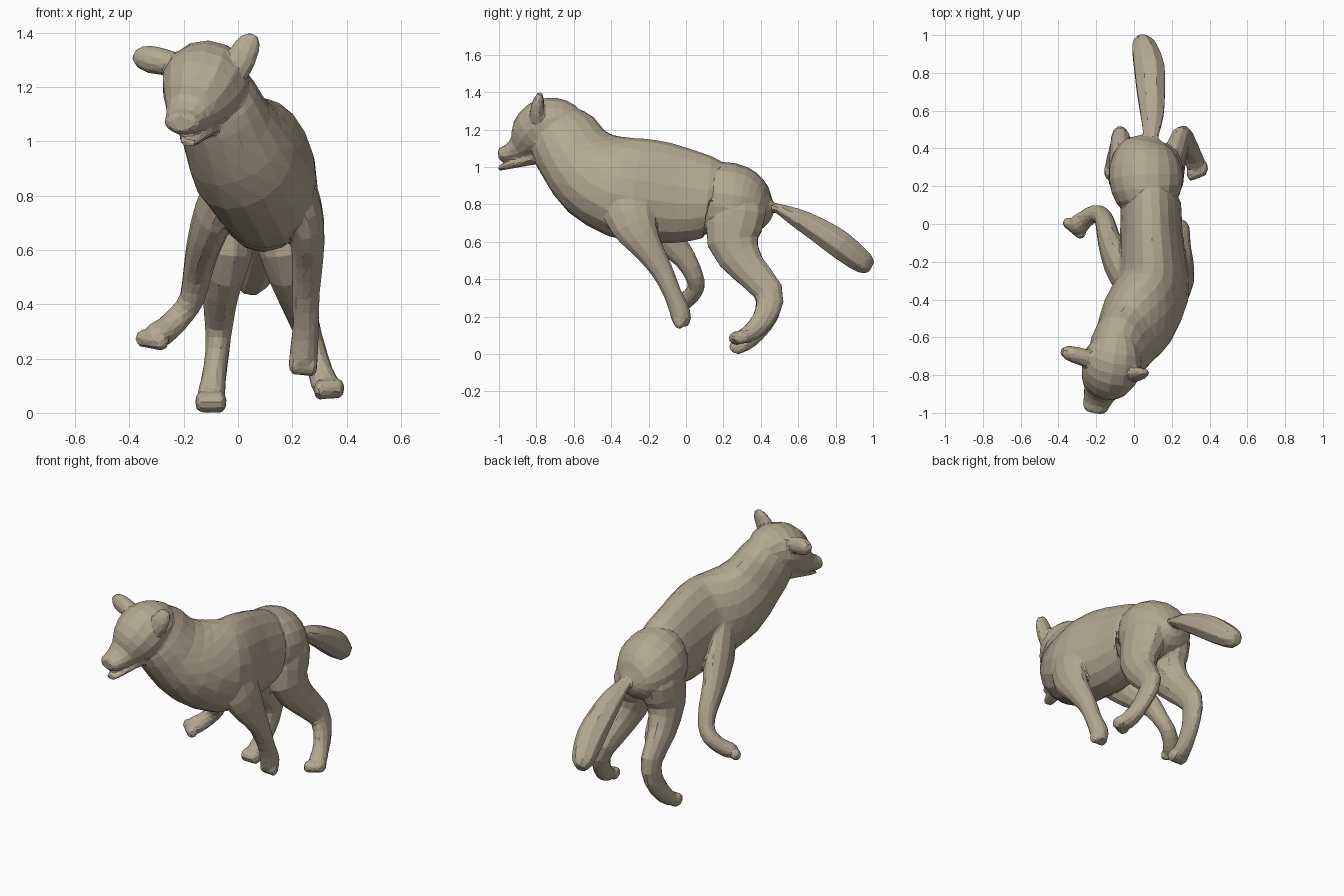
import bpy, bmesh
from mathutils import Vector, Matrix

parts = []


def make(name, bm):
    bmesh.ops.recalc_face_normals(bm, faces=bm.faces)
    me = bpy.data.meshes.new(name)
    bm.to_mesh(me)
    bm.free()
    ob = bpy.data.objects.new(name, me)
    bpy.context.collection.objects.link(ob)
    parts.append(ob)
    return ob


def spline(rows, steps):
    """Catmull-Rom through rows of (x, y, z, half width, half height)."""
    out = []
    for i in range(len(rows) - 1):
        p0, p1 = rows[max(i - 1, 0)], rows[i]
        p2, p3 = rows[i + 1], rows[min(i + 2, len(rows) - 1)]
        for s in range(steps):
            t = s / steps
            out.append([0.5 * (2 * b + (c - a) * t + (2 * a - 5 * b + 4 * c - d) * t * t
                               + (3 * b - a - 3 * c + d) * t ** 3)
                        for a, b, c, d in zip(p0, p1, p2, p3)])
    return out + [list(rows[-1])]


def loft(name, rows, n=12, steps=2, hint=(1, 0, 0), taper=0):
    """Elliptical rings square to the path, skinned and capped."""
    rows = spline(rows, steps)
    pts = [Vector(r[:3]) for r in rows]
    bm = bmesh.new()
    rings = []
    for i, r in enumerate(rows):
        t = (pts[min(i + 1, len(pts) - 1)] - pts[max(i - 1, 0)]).normalized()
        side = Vector(hint)
        side = (side - side.dot(t) * t).normalized()
        up = side.cross(t)
        ring = []
        for k in range(n):
            d = Matrix.Rotation(6.283185 * (k + 0.5) / n, 2) @ Vector((1, 0))
            ring.append(bm.verts.new(pts[i] + side * d.x * r[3] * (1 + taper * d.y) + up * d.y * r[4]))
        rings.append(ring)
    for a, b in zip(rings, rings[1:]):
        for k in range(n):
            bm.faces.new((a[k], a[(k + 1) % n], b[(k + 1) % n], b[k]))
    bm.faces.new(rings[0])
    bm.faces.new(rings[-1])
    return make(name, bm)


def blob(name, c, r):
    bm = bmesh.new()
    m = Matrix.Translation(c) @ Matrix.Diagonal((*r, 1))
    bmesh.ops.create_icosphere(bm, subdivisions=2, radius=1, matrix=m)
    return make(name, bm)


def toes(name, centre, across, r):
    c, a = Vector(centre), Vector(across)
    for k in (-1.2, -0.4, 0.4, 1.2):
        blob(name, c + a * k, r)


# Torso and neck, from loin to behind the skull
loft("torso", [
    (.09, .135, .835, .14, .19), (.09, .115, .84, .157, .22), (.092, -.05, .852, .164, .262),
    (.10, -.20, .873, .178, .275), (.095, -.34, .892, .197, .272), (.022, -.49, .96, .202, .245),
    (-.04, -.595, 1.063, .172, .208), (-.083, -.655, 1.16, .158, .195),
    (-.108, -.705, 1.23, .135, .145)], n=18, taper=.16)

# Rump, starting inside the torso so a crease shows at the loin
loft("rump", [
    (.085, .08, .83, .12, .15), (.075, .135, .825, .172, .198), (.063, .24, .82, .198, .202),
    (.065, .34, .80, .18, .175), (.08, .42, .785, .13, .115), (.09, .46, .785, .045, .04)], n=18)

# Skull, muzzle, jaw
loft("head", [
    (-.085, -.59, 1.235, .08, .08), (-.095, -.64, 1.243, .125, .112), (-.108, -.70, 1.235, .155, .142),
    (-.125, -.77, 1.205, .16, .15), (-.15, -.83, 1.155, .135, .128),
    (-.175, -.88, 1.105, .095, .082), (-.197, -.945, 1.075, .074, .05),
    (-.207, -.98, 1.068, .065, .042), (-.211, -.998, 1.065, .04, .03)], n=14)
loft("lower_jaw", [
    (-.125, -.76, 1.07, .08, .05), (-.155, -.87, 1.035, .06, .032),
    (-.172, -.95, 1.008, .045, .02), (-.183, -1.0, .993, .028, .014)])
blob("nose", (-.212, -.977, 1.083), (.036, .023, .025))
for x, y in ((-.235, -.845), (-.09, -.875)):
    blob("brow", (x, y, 1.205), (.032, .026, .016))

# Ears, flattened cups
loft("left_ear", [
    (-.19, -.73, 1.265, .03, .05), (-.25, -.712, 1.287, .046, .048), (-.315, -.692, 1.3, .052, .045),
    (-.358, -.68, 1.312, .042, .035), (-.383, -.675, 1.322, .018, .018)], hint=(0, 0, 1))
loft("right_ear", [
    (-.04, -.79, 1.21, .04, .045), (-.005, -.795, 1.265, .053, .042), (.022, -.793, 1.325, .053, .036),
    (.046, -.785, 1.37, .04, .024), (.058, -.78, 1.392, .018, .014)])

# Front legs
loft("left_front_leg", [
    (-.03, -.32, .87, .07, .11), (-.085, -.21, .74, .075, .12), (-.13, -.09, .605, .062, .085),
    (-.15, -.005, .51, .054, .062), (-.17, .043, .42, .047, .05), (-.21, .055, .36, .046, .046),
    (-.26, .025, .31, .05, .045), (-.30, -.01, .283, .055, .046), (-.325, -.03, .27, .03, .03)])
toes("left_front_toes", (-.316, -.022, .268), (.026, -.022, -.005), (.031, .031, .034))
loft("right_front_leg", [
    (.16, -.36, .95, .06, .08), (.21, -.32, .81, .085, .14), (.25, -.28, .69, .07, .125),
    (.257, -.21, .575, .059, .085), (.25, -.13, .45, .053, .061), (.25, -.075, .33, .049, .05),
    (.245, -.04, .25, .052, .055), (.24, -.025, .19, .052, .054), (.24, -.025, .15, .03, .035)])
toes("right_front_toes", (.24, -.035, .18), (.026, 0, -.002), (.023, .034, .045))

# Hind legs: depths are shared, x and the foot differ
DEPTH = [(.085, .12), (.112, .158), (.095, .14), (.07, .098), (.054, .08), (.045, .068),
         (.046, .055), (.053, .044), (.035, .03)]


def hind_leg(name, path):
    loft(name, [p + d for p, d in zip(path, DEPTH)])


hind_leg("left_hind_leg", [
    (.0, .27, .88), (-.025, .275, .76), (-.037, .25, .60), (-.063, .332, .46), (-.07, .438, .335),
    (-.077, .434, .22), (-.09, .375, .12), (-.10, .31, .055), (-.10, .26, .04)])
toes("left_hind_toes", (-.10, .28, .04), (.028, 0, 0), (.025, .05, .041))
hind_leg("right_hind_leg", [
    (.13, .27, .88), (.15, .275, .76), (.17, .25, .60), (.205, .332, .46), (.245, .442, .335),
    (.28, .436, .23), (.305, .38, .145), (.325, .32, .10), (.34, .275, .09)])
toes("right_hind_toes", (.335, .283, .088), (.026, .01, .002), (.026, .045, .038))

# Tail, broad and slightly flattened
loft("tail", [
    (.085, .42, .80, .04, .03), (.09, .48, .783, .046, .026), (.096, .58, .735, .066, .052),
    (.09, .70, .668, .08, .07), (.082, .82, .588, .086, .08), (.058, .92, .51, .073, .07),
    (.044, .965, .478, .056, .056), (.04, .99, .462, .03, .032)], n=8)

# Fuse the parts into one faceted, low-poly hide
bpy.ops.object.select_all(action='DESELECT')
for ob in parts:
    ob.select_set(True)
body = parts[0]
bpy.context.view_layer.objects.active = body
bpy.ops.object.join()
body.name = "running_wolf"
remesh = body.modifiers.new("fuse", 'REMESH')
remesh.mode, remesh.voxel_size = 'VOXEL', 0.008
smooth = body.modifiers.new("soften_joints", 'SMOOTH')
smooth.factor, smooth.iterations = 0.5, 3
facets = body.modifiers.new("facets", 'DECIMATE')
facets.ratio = 0.03

fur = bpy.data.materials.new("tan_fur")
fur.diffuse_color = (0.45, 0.39, 0.285, 1)
body.data.materials.append(fur)
